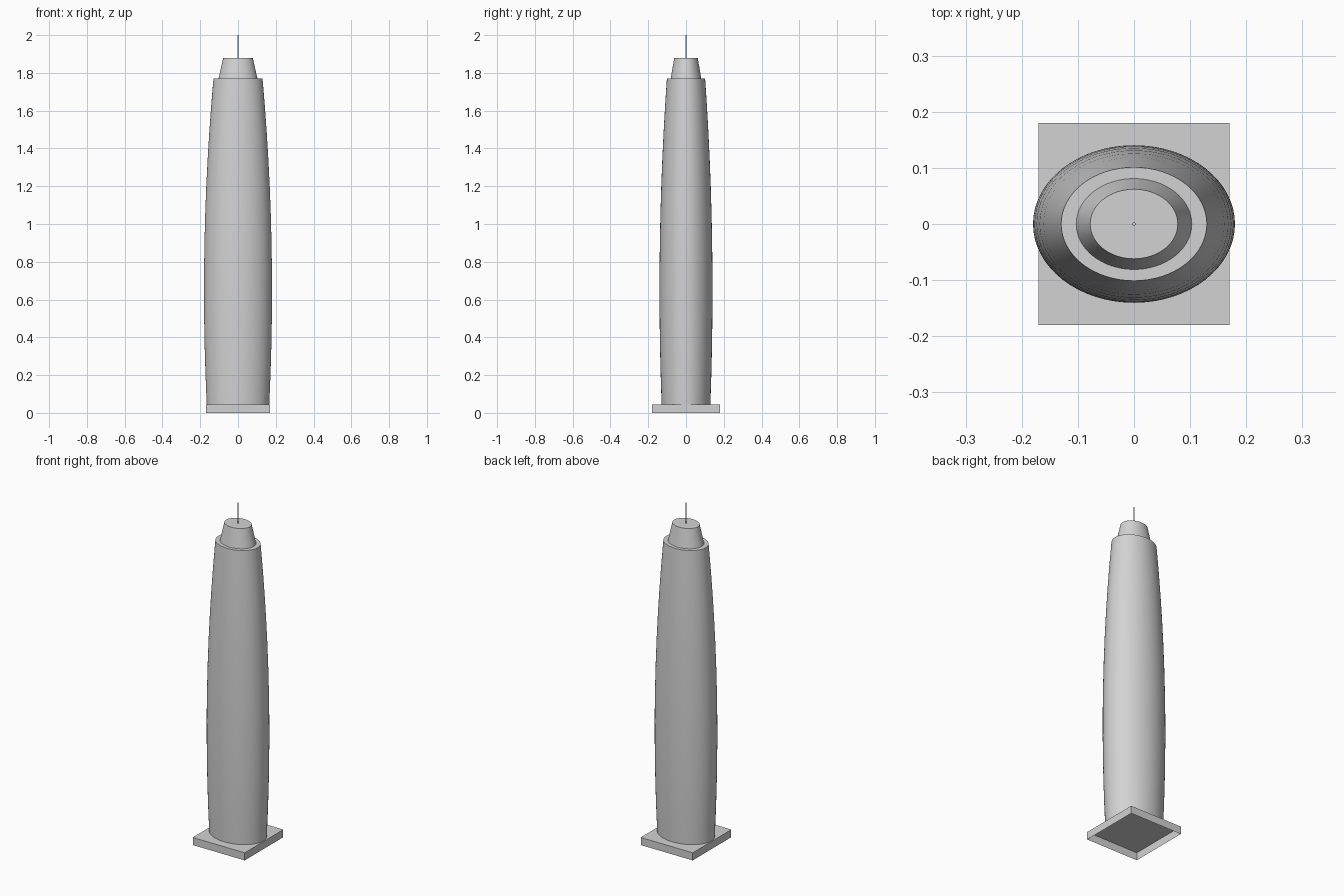
import bpy
import bmesh
import math

default = bpy.data.objects.get("Cube")
if default:
    bpy.data.objects.remove(default, do_unlink=True)

# Single pale grey for the whole tower
grey = bpy.data.materials.new("pale grey")
grey.use_nodes = True
colour = (0.65, 0.65, 0.65, 1)
grey.diffuse_color = colour
grey.node_tree.nodes["Principled BSDF"].inputs["Base Color"].default_value = colour


def finish(name, bm, smooth=True):
    mesh = bpy.data.meshes.new(name)
    bm.to_mesh(mesh)
    bm.free()
    mesh.materials.append(grey)
    obj = bpy.data.objects.new(name, mesh)
    bpy.context.collection.objects.link(obj)
    if smooth:
        bpy.ops.object.select_all(action='DESELECT')
        obj.select_set(True)
        bpy.context.view_layer.objects.active = obj
        bpy.ops.object.shade_smooth_by_angle(angle=math.radians(30))
    return obj


def loft(name, sections, sides):
    """Skin elliptical sections (half width, half depth, height), capped on top."""
    bm = bmesh.new()
    rings = []
    for rx, ry, z in sections:
        angles = [2 * math.pi * i / sides for i in range(sides)]
        rings.append([bm.verts.new((rx * math.cos(a), ry * math.sin(a), z)) for a in angles])
    for low, high in zip(rings, rings[1:]):
        for i in range(sides):
            j = (i + 1) % sides
            bm.faces.new((low[i], low[j], high[j], high[i]))
    bm.faces.new(rings[-1])
    return finish(name, bm)


BASE_TOP, SHAFT_TOP, CROWN_TOP = 0.045, 1.77, 1.88

# Base plinth: a box open underneath
bm = bmesh.new()
bmesh.ops.create_cube(bm, size=1)
for v in bm.verts:
    v.co = (v.co.x * 0.34, v.co.y * 0.36, (v.co.z + 0.5) * BASE_TOP)
bottom = [f for f in bm.faces if f.normal.z < -0.5]
bmesh.ops.delete(bm, geom=bottom, context='FACES_ONLY')
finish("base_plinth", bm, smooth=False)

# Shaft: elliptical plan with a gently bulging profile
steps = 12
shaft = []
for i in range(steps + 1):
    z = BASE_TOP + (SHAFT_TOP - BASE_TOP) * i / steps
    r = 0.18 - 0.04 * (z - 0.65) ** 2
    shaft.append((r, r * 0.78, z))
loft("tower_shaft", shaft, 64)

# Tapered crown and thin mast
loft("crown", [(0.103, 0.081, SHAFT_TOP), (0.078, 0.062, CROWN_TOP)], 64)
loft("mast", [(0.003, 0.003, CROWN_TOP), (0.003, 0.003, 2.0)], 12)
